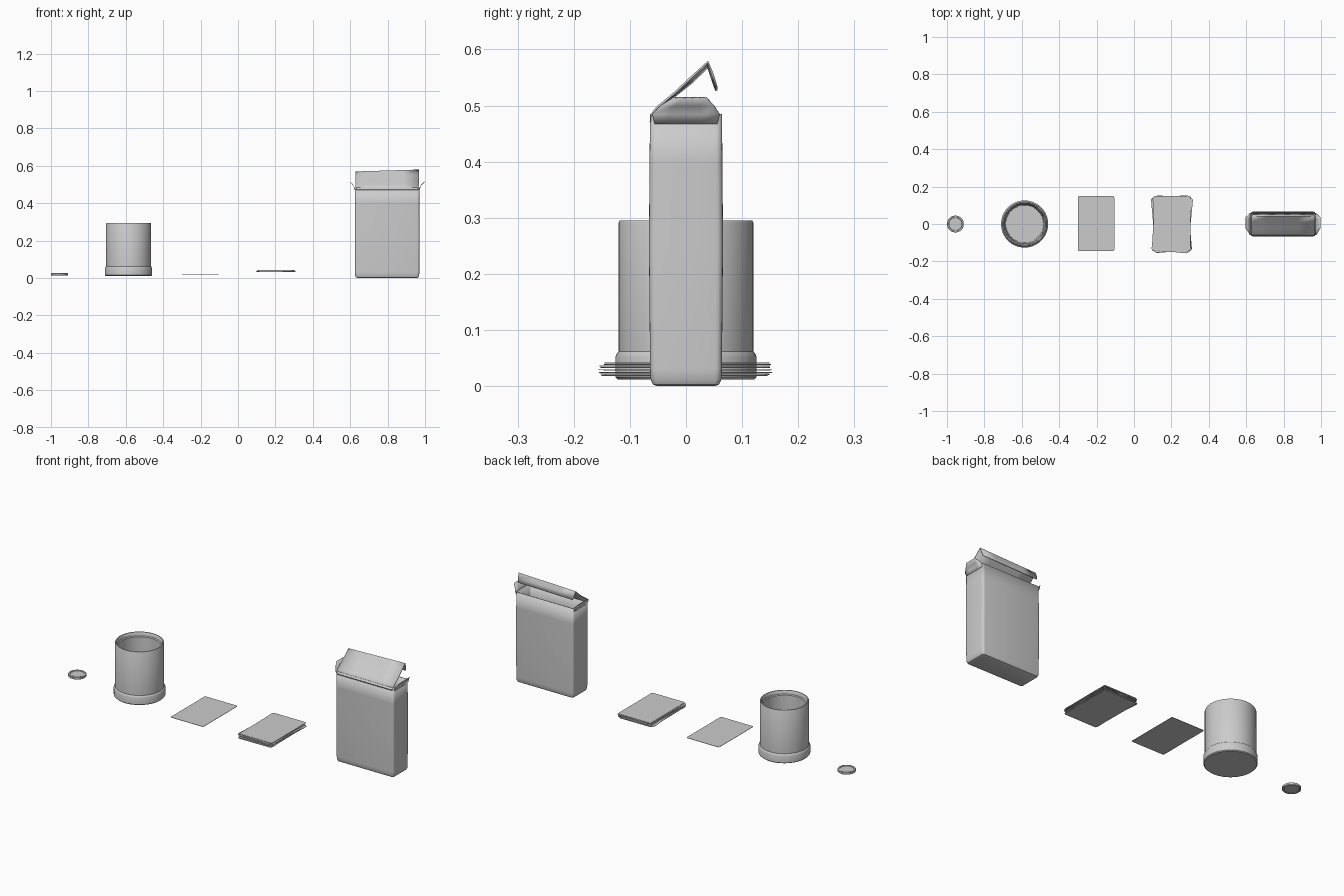
import bpy, bmesh, math, random

if "Cube" in bpy.data.objects:
    bpy.data.objects.remove(bpy.data.objects["Cube"])

random.seed(4)


def finish(name, bm, loc=(0, 0, 0), rot=0, thick=0, offset=0, angle=35):
    """Turn a bmesh into a smooth-shaded object, optionally thickened."""
    bmesh.ops.recalc_face_normals(bm, faces=bm.faces)
    me = bpy.data.meshes.new(name)
    bm.to_mesh(me)
    bm.free()
    ob = bpy.data.objects.new(name, me)
    bpy.context.collection.objects.link(ob)
    ob.location = loc
    ob.rotation_euler.z = rot
    if thick:
        mod = ob.modifiers.new("thickness", 'SOLIDIFY')
        mod.thickness = thick
        mod.offset = offset
    bpy.ops.object.select_all(action='DESELECT')
    ob.select_set(True)
    bpy.context.view_layer.objects.active = ob
    bpy.ops.object.shade_smooth_by_angle(angle=math.radians(angle))
    return ob


def lathe(name, profile, loc, segs):
    """Revolve an (r, z) profile that starts and ends on the axis."""
    bm = bmesh.new()
    rings = [[bm.verts.new((r * math.cos(2 * math.pi * i / segs),
                            r * math.sin(2 * math.pi * i / segs), z))
              for i in range(segs)] for r, z in profile]
    for a, b in zip(rings, rings[1:]):
        for i in range(segs):
            j = (i + 1) % segs
            bm.faces.new((a[i], a[j], b[j], b[i]))
    bm.faces.new(rings[0])
    bm.faces.new(rings[-1])
    return finish(name, bm, loc)


def rounded(hx, hy, r, n=5):
    """Outline of a rounded rectangle, counter-clockwise."""
    pts = []
    for k, (sx, sy) in enumerate(((1, 1), (-1, 1), (-1, -1), (1, -1))):
        for i in range(n):
            a = math.pi / 2 * (k + i / (n - 1))
            pts.append((sx * (hx - r) + r * math.cos(a),
                        sy * (hy - r) + r * math.sin(a)))
    return pts


def loft(name, sections, loc, rot=0, cap_top=True, thick=0, offset=0):
    """Join stacked rounded rectangles given as (half x, half y, radius, z)."""
    bm = bmesh.new()
    rings = [[bm.verts.new((x, y, z)) for x, y in rounded(hx, hy, r)]
             for hx, hy, r, z in sections]
    n = len(rings[0])
    for a, b in zip(rings, rings[1:]):
        for i in range(n):
            j = (i + 1) % n
            bm.faces.new((a[i], a[j], b[j], b[i]))
    bm.faces.new(rings[0])
    if cap_top:
        bm.faces.new(rings[-1])
    return finish(name, bm, loc, rot, thick, offset)


def sheet(name, rows, thick):
    """Bent piece of carton from rows of points."""
    bm = bmesh.new()
    vs = [[bm.verts.new(p) for p in row] for row in rows]
    for a, b in zip(vs, vs[1:]):
        for i in range(len(a) - 1):
            bm.faces.new((a[i], a[i + 1], b[i + 1], b[i]))
    return finish(name, bm, thick=thick)


# Chip with raised rims and small rim marks
lathe("chip", [(0.034, 0.015), (0.036, 0.013), (0.043, 0.013), (0.045, 0.015),
               (0.045, 0.024), (0.043, 0.026), (0.036, 0.026), (0.034, 0.023)],
      (-0.955, 0, 0), 40)
for k in range(6):
    a = math.pi / 3 * k + math.pi / 6
    loft("chip_mark", [(0.003, 0.005, 0.001, 0.022), (0.003, 0.005, 0.001, 0.0265)],
         (-0.955 + 0.0395 * math.cos(a), 0.0395 * math.sin(a), 0), a)

# Hollow cup with a wider foot and a stepped lip
lathe("cup", [(0.122, 0.012), (0.126, 0.016), (0.126, 0.052), (0.124, 0.057),
              (0.120, 0.062), (0.120, 0.291), (0.118, 0.295), (0.113, 0.295),
              (0.110, 0.291), (0.109, 0.276), (0.105, 0.272), (0.100, 0.040)],
      (-0.585, 0, 0), 64)


# Single card and a loosely squared stack
def card(name, x, y, z, rot=0.0):
    loft(name, [(0.0975, 0.147, 0.008, z - 0.0008),
                (0.0975, 0.147, 0.008, z + 0.0008)], (x, y, 0), rot)


card("single_card", -0.203, 0.002, 0.021)
for i, deg in enumerate((0.5, -2, 5, -1, -5.5, 2.5, -3.5, 1, 0)):
    card("stack_card", 0.203 + random.uniform(-0.003, 0.003),
         random.uniform(-0.003, 0.003), 0.019 + i * 0.0028, math.radians(deg))

# Carton body, open at the top
CX = 0.7975
loft("carton_body", [(0.158, 0.051, 0.008, 0.0), (0.166, 0.059, 0.010, 0.003),
                     (0.171, 0.063, 0.012, 0.012), (0.172, 0.064, 0.012, 0.03),
                     (0.173, 0.066, 0.012, 0.25), (0.172, 0.065, 0.012, 0.40),
                     (0.172, 0.064, 0.012, 0.485)],
     (CX, 0, 0), cap_top=False, thick=0.004, offset=-1)

# Side flaps flaring outwards
for s in (-1, 1):
    rows = [[(CX + s * dx, y0 + (y1 - y0) * t / 4, z) for t in range(5)]
            for dx, y0, y1, z in ((0.171, -0.056, 0.056, 0.468),
                                  (0.176, -0.060, 0.060, 0.485),
                                  (0.184, -0.045, 0.050, 0.500),
                                  (0.1995, -0.022, 0.036, 0.514))]
    sheet("carton_side_flap", rows, 0.003)

# Half-raised lid with its tuck tab, hinged on the front edge
lid = [(-0.063, 0.470, 0.165), (-0.059, 0.487, 0.168), (-0.050, 0.497, 0.169),
       (-0.020, 0.520, 0.169), (0.010, 0.546, 0.169), (0.039, 0.573, 0.169),
       (0.047, 0.552, 0.167), (0.054, 0.530, 0.162)]
rows = []
for y, z, w in lid:
    tilt = 0.005 * min(1, max(0, (z - 0.487) / 0.06))
    rows.append([(CX + w * u, y, z + tilt * u) for u in (-1, -0.5, 0, 0.5, 1)])
sheet("carton_lid", rows, 0.004)
